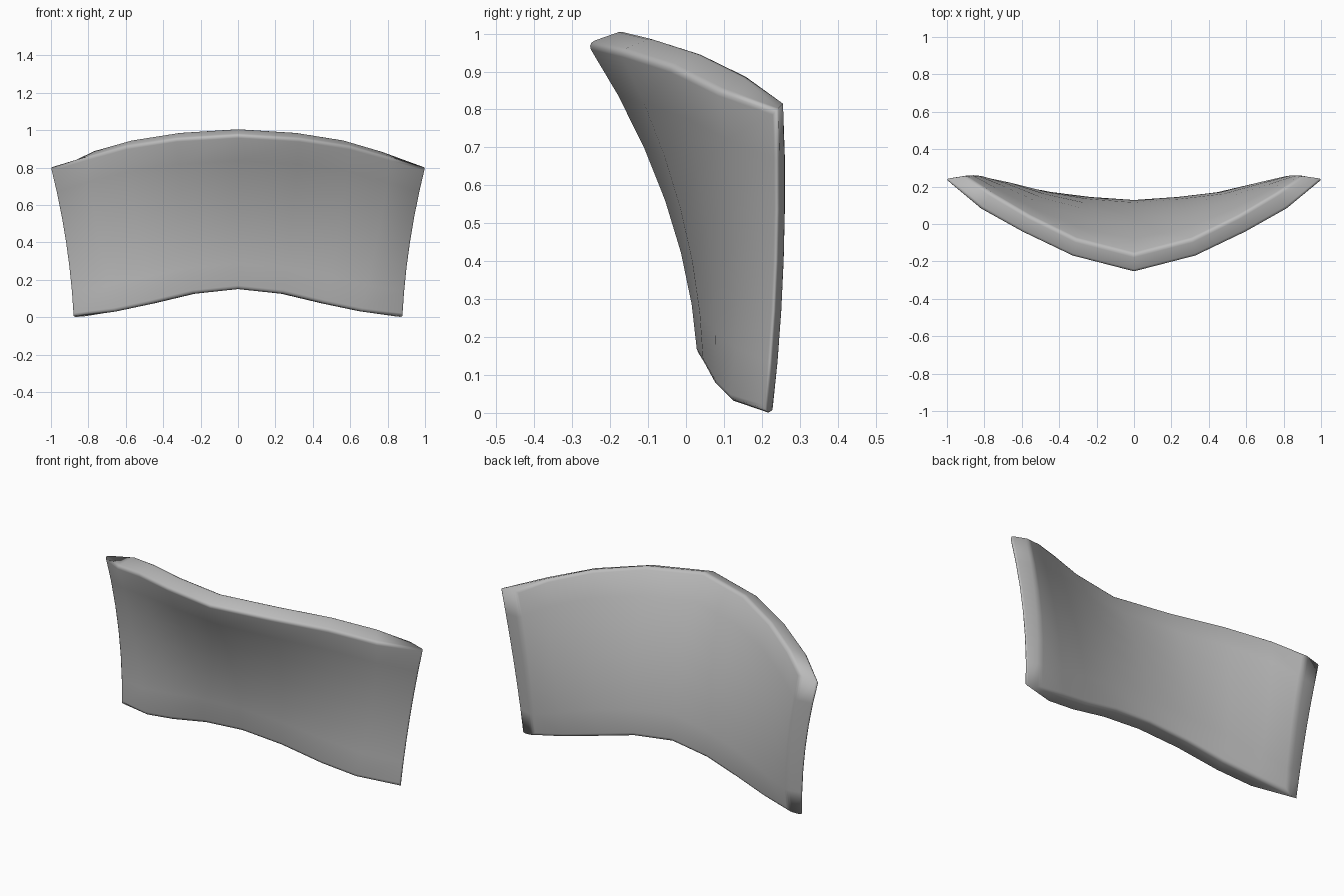
import bpy
import bmesh
from mathutils import Vector

cube = bpy.data.objects.get("Cube")
if cube:
    bpy.data.objects.remove(cube, do_unlink=True)

# Guide curves from the centre line out to the left end: bottom, middle, top
FRONT = [
    [(0, .03, .15), (.24, .045, .125), (.47, .075, .07), (.66, .115, .03), (.89, .21, 0)],
    [(0, -.055, .56), (.29, -.015, .54), (.54, .055, .5), (.75, .135, .45), (.93, .24, .4)],
    [(0, -.26, .975), (.33, -.175, .955), (.6, -.045, .915), (.82, .08, .855), (1.01, .24, .8)],
]
BACK = [
    [(0, .13, .15), (.23, .145, .125), (.44, .17, .075), (.63, .205, .035), (.81, .23, .005)],
    [(0, .045, .59), (.27, .08, .56), (.5, .145, .52), (.69, .22, .46), (.83, .26, .4)],
    [(0, -.16, 1.01), (.31, -.08, .99), (.56, .045, .95), (.76, .165, .89), (.9, .26, .82)],
]
ROWS = 7


def along(guides, column, t):
    """Point on the parabola through the three guides at one column."""
    low, mid, high = (Vector(guide[column]) for guide in guides)
    return low * (1 - t) * (1 - 2 * t) + mid * 4 * t * (1 - t) + high * t * (2 * t - 1)


def make_skin(bm, guides):
    """Grid of vertices from the right end to the left end."""
    last = len(guides[0]) - 1
    grid = []
    for column in range(-last, last + 1):
        side = -1 if column < 0 else 1
        points = [along(guides, abs(column), row / (ROWS - 1)) for row in range(ROWS)]
        grid.append([bm.verts.new((side * p.x, p.y, p.z)) for p in points])
    for a, b in zip(grid, grid[1:]):
        for row in range(ROWS - 1):
            bm.faces.new((a[row], b[row], b[row + 1], a[row + 1]))
    return grid


def border(grid):
    """Vertices around the outside of a grid, in order."""
    bottom = [column[0] for column in grid]
    top = [column[-1] for column in reversed(grid)]
    return bottom + grid[-1][1:-1] + top + grid[0][-2:0:-1]


# Front and back skins joined by a rim
bm = bmesh.new()
front_loop = border(make_skin(bm, FRONT))
back_loop = border(make_skin(bm, BACK))
count = len(front_loop)
for i in range(count):
    j = (i + 1) % count
    bm.faces.new((front_loop[i], front_loop[j], back_loop[j], back_loop[i]))
bmesh.ops.recalc_face_normals(bm, faces=bm.faces)

# Rounded rim edges
rim = []
for loop in (front_loop, back_loop):
    rim += [bm.edges.get((loop[i - 1], loop[i])) for i in range(count)]
bmesh.ops.bevel(bm, geom=rim, offset=0.03, offset_type='OFFSET', segments=3,
                profile=0.5, affect='EDGES', clamp_overlap=True)

mesh = bpy.data.meshes.new("curved_backrest")
bm.to_mesh(mesh)
bm.free()
backrest = bpy.data.objects.new("curved_backrest", mesh)
bpy.context.collection.objects.link(backrest)

# Plain grey finish
grey = bpy.data.materials.new("plain grey")
grey.use_nodes = True
colour = (0.5, 0.5, 0.5, 1)
grey.diffuse_color = colour
grey.node_tree.nodes["Principled BSDF"].inputs["Base Color"].default_value = colour
mesh.materials.append(grey)
mesh.shade_smooth()
